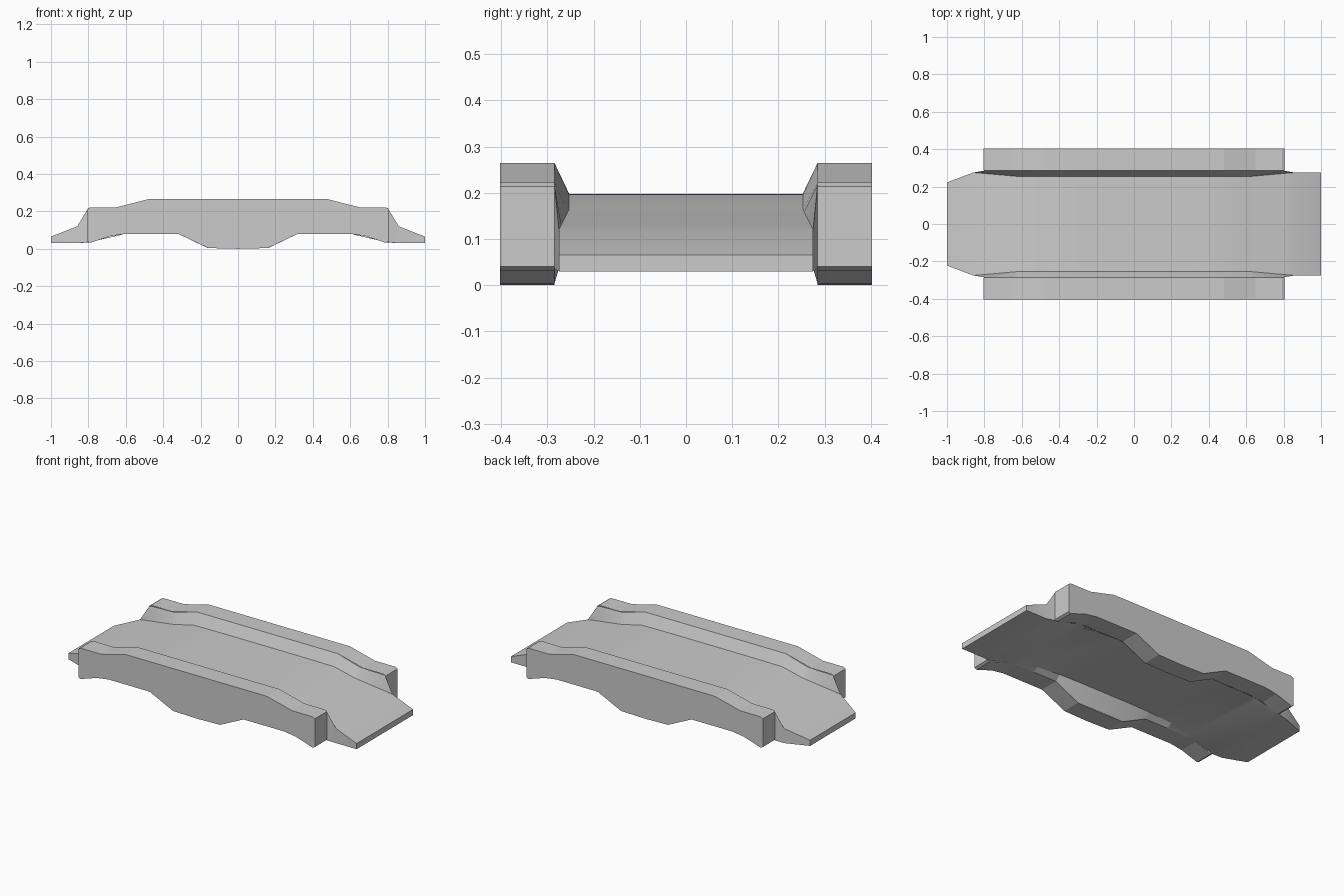
import bpy, bmesh

if "Cube" in bpy.data.objects:
    bpy.data.objects.remove(bpy.data.objects["Cube"])


def build(name, sections, hidden):
    """Skin closed cross-sections, cap both ends, drop faces buried in a joint."""
    bm = bmesh.new()
    rings = [[bm.verts.new(p) for p in s] for s in sections]
    n = len(rings[0])
    for a, b in zip(rings, rings[1:]):
        for i in range(n):
            j = (i + 1) % n
            bm.faces.new((a[i], a[j], b[j], b[i]))
    bm.faces.new(rings[0])
    bm.faces.new(rings[-1][::-1])
    bmesh.ops.remove_doubles(bm, verts=bm.verts, dist=0.0005)
    bmesh.ops.recalc_face_normals(bm, faces=bm.faces)
    buried = [f for f in bm.faces if hidden(f)]
    bmesh.ops.delete(bm, geom=buried, context='FACES')
    me = bpy.data.meshes.new(name)
    bm.to_mesh(me)
    bm.free()
    ob = bpy.data.objects.new(name, me)
    bpy.context.collection.objects.link(ob)
    return ob


JOINT = .285  # y of the plane where rail and deck flank meet


def in_joint(f):
    return (all(abs(abs(v.co.y) - JOINT) < 1e-4 for v in f.verts)
            and len({v.co.y > 0 for v in f.verts}) == 1)


# half-length stations: x, flank y, flank top z, deck y, deck top z,
# deck underside z, flank bottom z
HALF = [
    (0.16, .285, .265, .253, .198, .112, .003),
    (0.32, .285, .265, .253, .198, .110, .080),
    (0.48, .285, .265, .253, .196, .098, .080),
    (0.61, .285, .228, .253, .165, .078, .078),
    (0.64, .285, .222, .256, .159, .071, .074),
    (0.80, .285, .218, .270, .131, .034, .036),
    (0.86, .275, .120, .275, .120, .030, .030),
    (1.00, .275, .065, .275, .065, .030, .030),
]
stations = [(-s[0],) + s[1:] for s in reversed(HALF)] + HALF
# the left tip is tapered in plan
s = stations[0]
stations[0] = (s[0], .222, s[2], .222) + s[4:]


def deck_section(st):
    x, ya, zt, yd, zd, zu, zb = st
    side = [(yd, zd), (ya, zt), (ya, zb), (yd, zu)]
    return ([(x, y, z) for y, z in side]
            + [(x, -y, z) for y, z in reversed(side)])


# deck with sloped inner flanks
deck = build("deck", [deck_section(s) for s in stations], in_joint)
bpy.context.view_layer.objects.active = deck
deck.select_set(True)
bpy.ops.object.shade_smooth_by_angle(angle=0.35)

# side rails: one mirrored profile, slightly chamfered at the ends
half = [(.48, .265), (.65, .222), (.79, .222), (.805, .214), (.805, .040),
        (.79, .032), (.68, .068), (.60, .08), (.32, .08), (.16, .004)]
profile = half + [(0, 0)] + [(-x, z) for x, z in reversed(half)]
for name, sgn in (("front_rail", -1), ("back_rail", 1)):
    build(name, [[(x, sgn * y, z) for x, z in profile] for y in (JOINT, .403)], in_joint)
